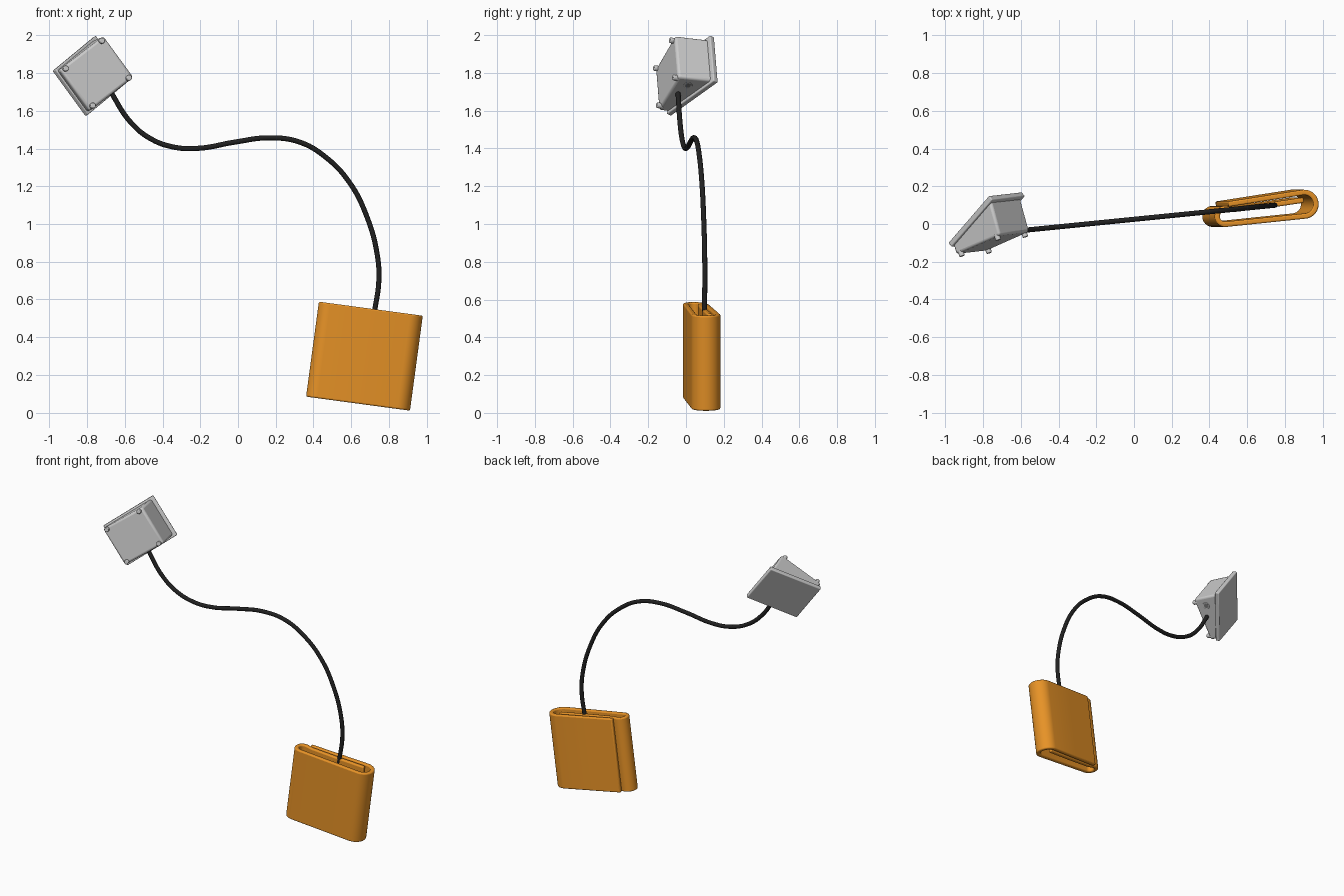
import bpy, bmesh, math
from mathutils import Vector, Matrix

if "Cube" in bpy.data.objects:
    bpy.data.objects.remove(bpy.data.objects["Cube"])


def frame(x, y, origin):
    """Right-handed local frame from two rough axes and an origin."""
    x = Vector(x).normalized()
    z = x.cross(Vector(y)).normalized()
    y = z.cross(x)
    m = Matrix((x, y, z)).transposed().to_4x4()
    m.translation = Vector(origin)
    return m


def material(name, colour):
    m = bpy.data.materials.new(name)
    m.diffuse_color = (*colour, 1)
    m.use_nodes = True
    m.node_tree.nodes["Principled BSDF"].inputs["Base Color"].default_value = m.diffuse_color
    return m


def finish(name, bm, matrix, mat=None, bevel=0.0, segs=3, angle=40):
    bmesh.ops.recalc_face_normals(bm, faces=bm.faces)
    me = bpy.data.meshes.new(name)
    bm.to_mesh(me)
    bm.free()
    ob = bpy.data.objects.new(name, me)
    bpy.context.collection.objects.link(ob)
    ob.matrix_world = matrix
    if mat:
        me.materials.append(mat)
    if bevel:
        b = ob.modifiers.new("bevel", 'BEVEL')
        b.width, b.segments = bevel, segs
        b.limit_method, b.angle_limit = 'ANGLE', math.radians(angle)
    bpy.ops.object.select_all(action='DESELECT')
    ob.select_set(True)
    bpy.context.view_layer.objects.active = ob
    bpy.ops.object.shade_smooth_by_angle(angle=math.radians(35))
    return ob


def prism(name, section, half, matrix, bevel):
    """Extrude a (y, z) section along local x."""
    bm = bmesh.new()
    f = bm.faces.new([bm.verts.new((-half, y, z)) for y, z in section])
    new = bmesh.ops.extrude_face_region(bm, geom=[f])["geom"]
    bmesh.ops.translate(bm, vec=(2 * half, 0, 0),
                        verts=[g for g in new if isinstance(g, bmesh.types.BMVert)])
    return finish(name, bm, matrix, bevel=bevel, angle=20)


def cylinder(name, radius, depth, centre, axis, matrix, mat=None, bevel=0.0):
    bm = bmesh.new()
    bmesh.ops.create_cone(bm, cap_ends=True, segments=24, radius1=radius, radius2=radius,
                          depth=depth)
    rot = Vector((0, 0, 1)).rotation_difference(Vector(axis)).to_matrix().to_4x4()
    return finish(name, bm, matrix @ Matrix.Translation(centre) @ rot, mat, bevel)


orange = material("orange_fabric", (0.80, 0.29, 0.02))
black = material("black_rubber", (0.015, 0.015, 0.015))
dark = material("dark_socket", (0.2, 0.2, 0.2))

# Wedge-shaped control box: x towards the cable side, y along the back plate
box = frame((0.587, 0.067, -0.805), (-0.572, -0.665, -0.479), (-0.79, 0.035, 1.78))
prism("box_body", [(-0.168, -0.02), (-0.086, -0.191), (0.202, -0.072), (0.178, -0.02)],
      0.136, box, 0.014)
prism("back_plate", [(-0.188, 0), (-0.188, -0.03), (0.188, -0.03), (0.188, 0)],
      0.149, box, 0.006)

# Four feet on the sloping front
for i, (y, z) in enumerate([(-0.059, -0.182), (0.178, -0.084)]):
    for j, x in enumerate((-0.122, 0.122)):
        cylinder(f"foot_{2 * i + j + 1}", 0.015, 0.036, (x, y, z),
                 (0, 0.382, -0.924), box, bevel=0.005)

# Round socket beside the cable outlet
cylinder("socket_rim", 0.024, 0.006, (0.136, -0.06, -0.10), (1, 0, 0), box, bevel=0.002)
cylinder("socket_centre", 0.015, 0.008, (0.136, -0.06, -0.10), (1, 0, 0), box, dark)

# Cable: smooth curve lying in one upright plane
path = [(-0.69, 1.73), (-0.664, 1.683), (-0.574, 1.545), (-0.468, 1.455), (-0.336, 1.407),
        (-0.204, 1.402), (-0.019, 1.434), (0.167, 1.457), (0.325, 1.435), (0.458, 1.36),
        (0.59, 1.222), (0.685, 1.035), (0.738, 0.84), (0.747, 0.70), (0.728, 0.56),
        (0.715, 0.49)]
cu = bpy.data.curves.new("cable", 'CURVE')
cu.dimensions = '3D'
cu.bevel_depth, cu.bevel_resolution, cu.resolution_u = 0.0135, 4, 8
cu.use_fill_caps = True
sp = cu.splines.new('BEZIER')
sp.bezier_points.add(len(path) - 1)
for p, (x, z) in zip(sp.bezier_points, path):
    p.co = (x, 0.025 + 0.1 * x, z)
    p.handle_left_type = p.handle_right_type = 'AUTO'
cu.materials.append(black)
bpy.context.collection.objects.link(bpy.data.objects.new("cable", cu))


# Folded cuff: one strip wrapped round both ends and tucked under its own flap
def arc(cx, cy, r, a0, a1, n):
    return [Vector((cx + r * math.cos(math.radians(a0 + (a1 - a0) * i / n)),
                    cy + r * math.sin(math.radians(a0 + (a1 - a0) * i / n))))
            for i in range(n + 1)]


T = 0.014       # half thickness
H = 0.254       # half height
line = [Vector((-0.405, 0.043)), Vector((-0.2, 0.053))]
line += arc(0, 0, 0.063, 87, -90, 18)                # right end
line += arc(-0.428, -0.020, 0.042, 270, 90, 14)      # left end
line += [Vector(p) for p in [(-0.41, 0.018), (-0.385, 0.012), (-0.2, 0.014), (0.0, 0.022)]]

bm = bmesh.new()
rings = []
for i, p in enumerate(line):
    t = (line[min(i + 1, len(line) - 1)] - line[max(i - 1, 0)]).normalized()
    n = Vector((-t.y, t.x)) * T
    rings.append([bm.verts.new((q.x, z * H, -q.y))
                  for q, z in ((p + n, -1), (p - n, -1), (p - n, 1), (p + n, 1))])
for a, b in zip(rings, rings[1:]):
    for k in range(4):
        bm.faces.new((a[k], a[(k + 1) % 4], b[(k + 1) % 4], b[k]))
bm.faces.new(rings[0])
bm.faces.new(rings[-1])
# local x along the width, y up, z towards the front
cuff = frame((0.986, 0.105, -0.133), (0.134, 0, 0.991), (0.870, 0.105, 0.272))
finish("cuff", bm, cuff, orange, bevel=0.008, segs=3, angle=50)
